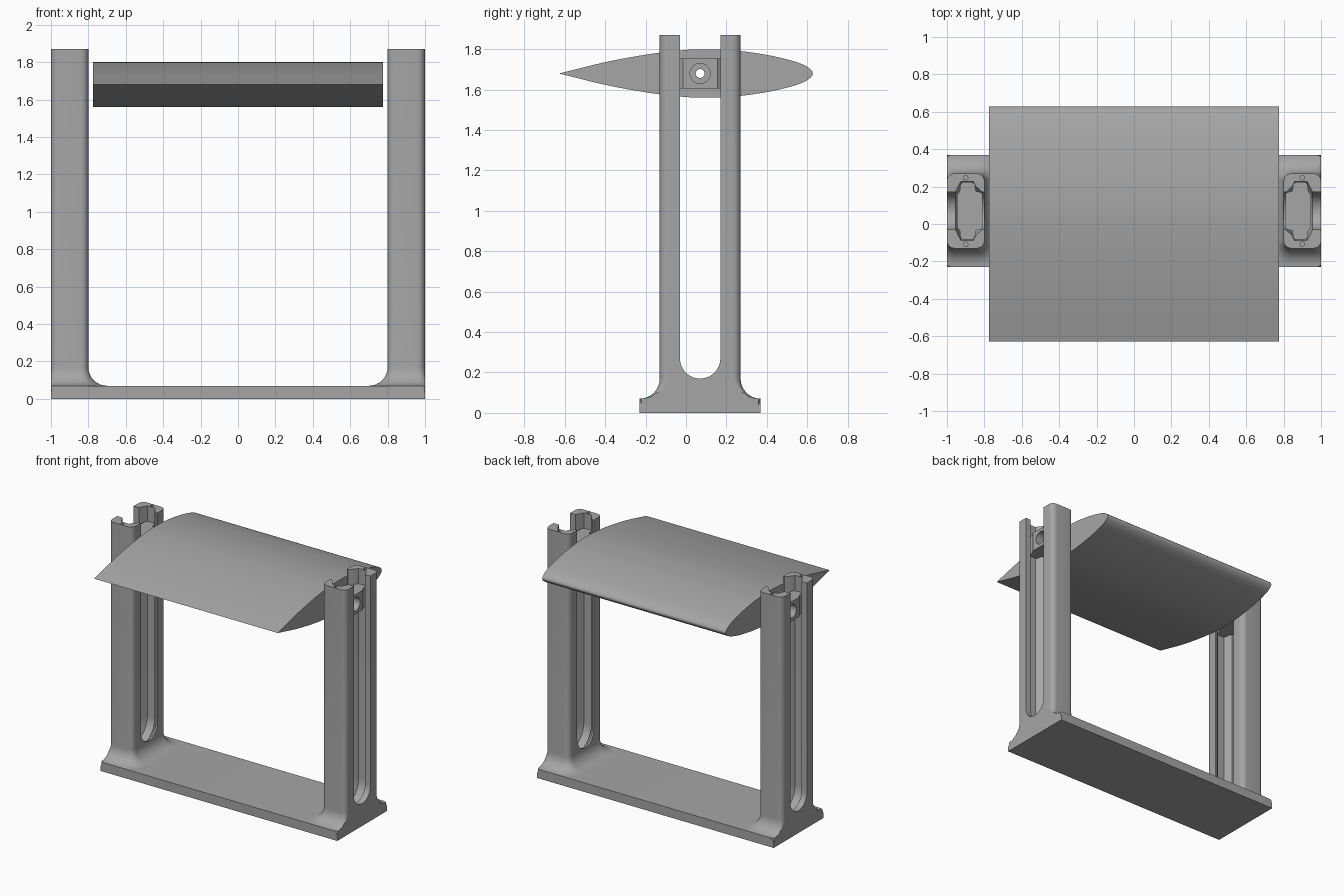
import bpy, bmesh, math

if "Cube" in bpy.data.objects:
    bpy.data.objects.remove(bpy.data.objects["Cube"])

CY = 0.07          # y centre of the stand
PX = 0.9           # x centre of a post
WZ = 1.68          # height of the wing axis

grey = bpy.data.materials.new("plain grey")
grey.diffuse_color = (0.38, 0.38, 0.38, 1)
grey.use_nodes = True
grey.node_tree.nodes["Principled BSDF"].inputs["Base Color"].default_value = grey.diffuse_color


def finish(name, bm):
    bmesh.ops.recalc_face_normals(bm, faces=bm.faces)
    me = bpy.data.meshes.new(name)
    bm.to_mesh(me)
    bm.free()
    ob = bpy.data.objects.new(name, me)
    me.materials.append(grey)
    bpy.context.collection.objects.link(ob)
    return ob


def loft(name, rings):
    """Skin a stack of equal rings and cap both ends."""
    bm = bmesh.new()
    rows = [[bm.verts.new(p) for p in r] for r in rings]
    n = len(rows[0])
    for a, b in zip(rows, rows[1:]):
        for i in range(n):
            j = (i + 1) % n
            bm.faces.new((a[i], a[j], b[j], b[i]))
    bm.faces.new(rows[0])
    bm.faces.new(rows[-1])
    return finish(name, bm)


def along_x(name, pts, x0, x1):
    return loft(name, [[(x, y, z) for y, z in pts] for x in (x0, x1)])


def circle(cy, cz, r, n=32):
    return [(cy + r * math.cos(2 * math.pi * i / n),
             cz + r * math.sin(2 * math.pi * i / n)) for i in range(n)]


def rounded(cx, cy, hx, hy, r, grow=0, seg=8):
    """Rounded rectangle, optionally offset outwards."""
    pts = []
    for k, (sx, sy) in enumerate([(1, 1), (-1, 1), (-1, -1), (1, -1)]):
        for i in range(seg + 1):
            a = math.pi / 2 * (k + i / seg)
            pts.append((cx + sx * (hx - r) + (r + grow) * math.cos(a),
                        cy + sy * (hy - r) + (r + grow) * math.sin(a)))
    return pts


def slot(r, top=2.1, zc=0.27, n=24):
    """Round-bottomed slot outline in y, z."""
    arc = [(CY - r * math.cos(math.pi * i / n), zc - r * math.sin(math.pi * i / n))
           for i in range(n + 1)]
    return arc + [(CY + r, top), (CY - r, top)]


def cut(ob, cutters):
    bpy.context.view_layer.objects.active = ob
    for c in cutters:
        m = ob.modifiers.new("cut", 'BOOLEAN')
        m.operation, m.solver, m.object = 'DIFFERENCE', 'EXACT', c
        bpy.ops.object.modifier_apply(modifier=m.name)
        bpy.data.objects.remove(c)


def smooth(ob, mirror=False):
    bpy.ops.object.select_all(action='DESELECT')
    ob.select_set(True)
    bpy.context.view_layer.objects.active = ob
    if mirror:
        m = ob.modifiers.new("mirror", 'MIRROR')
        m.use_mirror_merge = False
        bpy.ops.object.modifier_apply(modifier=m.name)
    bpy.ops.object.shade_smooth_by_angle(angle=math.radians(30))


# base plate with rounded upper end edges
r = 0.04
arc = [(1 - r + r * math.cos(math.pi / 2 * i / 8), 0.07 - r + r * math.sin(math.pi / 2 * i / 8))
       for i in range(9)]
prof = [(-1, 0), (1, 0)] + arc + [(-x, z) for x, z in reversed(arc)]
base = loft("base_plate", [[(x, y, z) for x, z in prof] for y in (CY - 0.3, CY + 0.3)])
smooth(base)

# posts with a flared foot, trimmed flush at the outer end
steps = [(0.1, 0.03)]
for i in range(9):
    a = math.pi / 2 * (1 - i / 8)
    steps.append((0.1 - 0.1 * math.cos(a), 0.17 - 0.1 * math.sin(a)))
steps.append((0, 1.87))
post = loft("posts", [[(min(x, 1.0), y, z) for x, y in rounded(PX, CY, 0.1, 0.2, 0.04, g)]
                      for g, z in steps])

# slot, inner guide groove with slanted shoulders, and small screw holes
through = along_x("slot_cutter", slot(0.1), 0.6, 1.2)
groove = loft("groove_cutter", [[(x, y, z) for y, z in slot(w)]
              for x, w in ((0.81, 0.098), (0.845, 0.13), (0.86, 0.158),
                           (0.925, 0.158), (0.94, 0.13), (0.955, 0.098))])
holes = []
for s in (-1, 1):
    ring = circle(PX, CY + s * 0.178, 0.012, 16)
    holes.append(loft("hole_cutter", [[(x, y, z) for x, y in ring] for z in (1.75, 2.0)]))
cut(post, [through, groove] + holes)
smooth(post, True)

# sliding blocks with a counterbored axle hole
plan = [(0.809, 0.09), (0.82, 0.1), (0.845, 0.105), (0.852, 0.143), (0.865, 0.154),
        (0.915, 0.154), (0.928, 0.143), (0.932, 0.105), (0.947, 0.085)]
plan = [(x, CY + v) for x, v in plan] + [(x, CY - v) for x, v in reversed(plan)]
block = loft("sliding_blocks", [[(x, y, z) for x, y in plan] for z in (1.605, 1.755)])
cut(block, [along_x("bore_cutter", circle(CY, WZ, 0.05), 0.87, 1.1),
            along_x("axle_cutter", circle(CY, WZ, 0.022), 0.7, 1.1)])
smooth(block, True)

# wing: blunt leading edge at the back, sharp trailing edge at the front
key = [(-0.628, 0), (-0.4, 0.056), (-0.2, 0.093), (-0.05, 0.112), (0.08, 0.12), (0.25, 0.113),
       (0.4, 0.092), (0.5, 0.07), (0.57, 0.048), (0.61, 0.026), (0.628, 0)]


def spline(p, n=5):
    q = [(2 * p[0][0] - p[1][0], 2 * p[0][1] - p[1][1])] + p + [(p[-2][0], -p[-2][1])]
    out = []
    for a, b, c, d in zip(q, q[1:], q[2:], q[3:]):
        for i in range(n):
            t = i / n
            out.append(tuple(0.5 * (2 * b[k] + (c[k] - a[k]) * t
                       + (2 * a[k] - 5 * b[k] + 4 * c[k] - d[k]) * t * t
                       + (3 * b[k] - a[k] - 3 * c[k] + d[k]) * t ** 3) for k in (0, 1)))
    return out + [p[-1]]


upper = spline(key)
foil = [(y, WZ + h) for y, h in upper] + [(y, WZ - h) for y, h in reversed(upper[1:-1])]
wing = along_x("wing", foil, -0.775, 0.775)
cut(wing, [along_x("axle_cutter", circle(CY, WZ, 0.022), -1, 1)])
smooth(wing)
